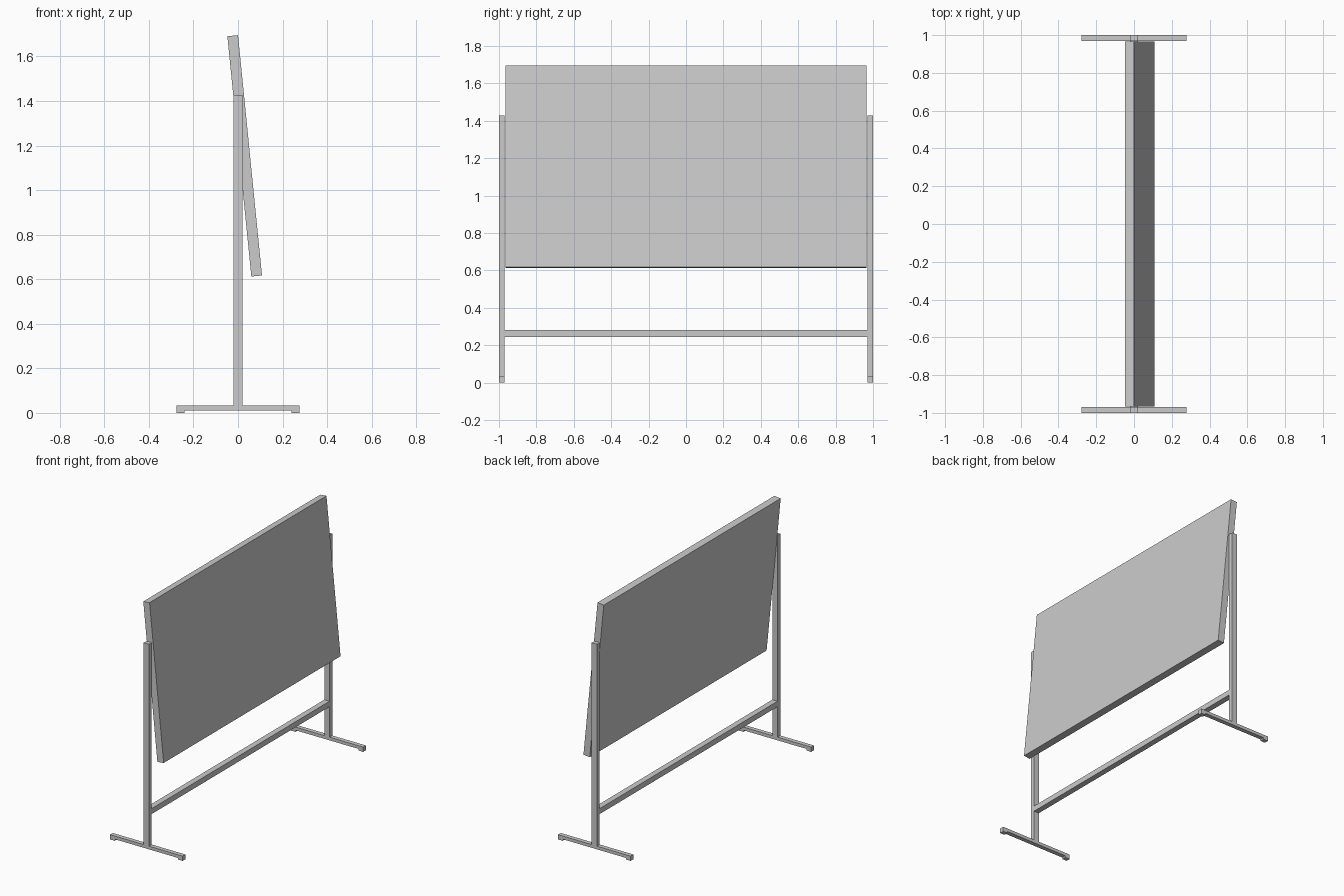
import bpy
import bmesh
from math import radians
from mathutils import Matrix

if "Cube" in bpy.data.objects:
    bpy.data.objects.remove(bpy.data.objects["Cube"])


def box(name, centre, size, tilt=0.0):
    """Box of a given full size, optionally tilted about the y axis."""
    bm = bmesh.new()
    bmesh.ops.create_cube(bm, size=1.0, matrix=Matrix.Diagonal((*size, 1.0)))
    mesh = bpy.data.meshes.new(name)
    bm.to_mesh(mesh)
    bm.free()
    obj = bpy.data.objects.new(name, mesh)
    obj.location = centre
    obj.rotation_euler.y = tilt
    bpy.context.collection.objects.link(obj)
    return obj


FRAME = 0.03        # thickness of the side frames along y
POST_TOP = 1.427
FOOT_TOP = 0.033
PAD_TOP = 0.011

# Tilted board
box("board", (0.03, 0, 1.154), (0.048, 1.93, 1.084), -radians(5.69))

# Crossbar between the posts
box("crossbar", (0, 0, 0.262), (0.04, 1.94, 0.038))

# Side frames: post, foot and two floor pads at each end
for side, label in ((-1, "front"), (1, "back")):
    y = side * (1 - FRAME / 2)
    box(f"{label}_post", (0, y, (POST_TOP + FOOT_TOP) / 2),
        (0.04, FRAME, POST_TOP - FOOT_TOP))
    box(f"{label}_foot", (0, y, (FOOT_TOP + PAD_TOP) / 2),
        (0.554, FRAME, FOOT_TOP - PAD_TOP))
    for end, hand in ((-1, "left"), (1, "right")):
        box(f"{label}_{hand}_pad", (end * 0.259, y, PAD_TOP / 2),
            (0.036, FRAME, PAD_TOP))
